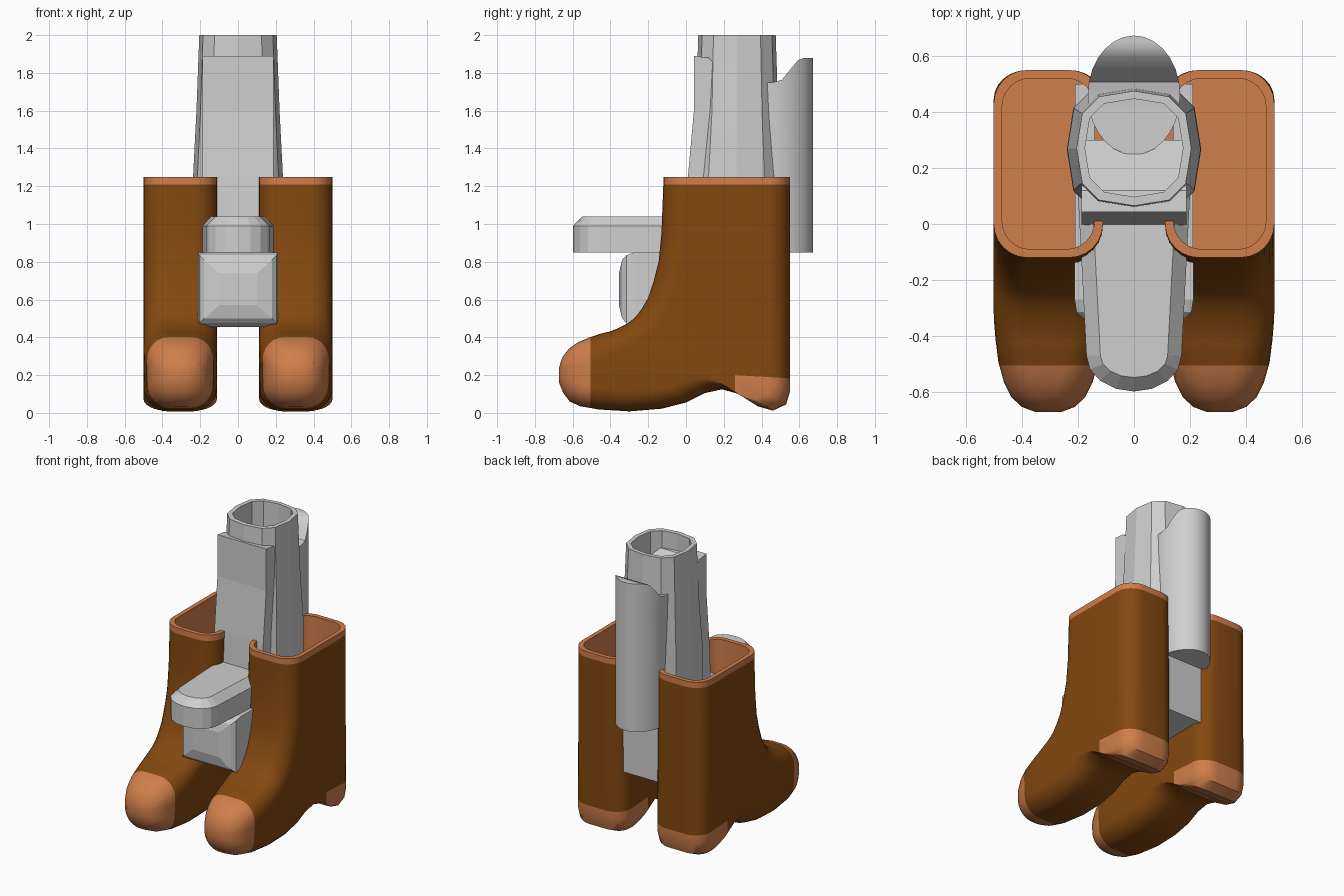
import bpy, bmesh, math
from mathutils import Vector

if "Cube" in bpy.data.objects:
    bpy.data.objects.remove(bpy.data.objects["Cube"], do_unlink=True)


def material(name, rgb):
    m = bpy.data.materials.new(name)
    m.use_nodes = True
    m.diffuse_color = (*rgb, 1)
    m.node_tree.nodes["Principled BSDF"].inputs["Base Color"].default_value = (*rgb, 1)
    return m


BROWN = material("brown leather", (0.23, 0.065, 0.005))
TAN = material("tan trim", (0.63, 0.21, 0.07))
GREY = material("light grey", (0.62, 0.62, 0.62))


def loft(rings, cap_start=True, cap_end=True):
    """Skin a list of equally long point rings."""
    bm = bmesh.new()
    loops = [[bm.verts.new(p) for p in ring] for ring in rings]
    n = len(loops[0])
    for a, b in zip(loops, loops[1:]):
        for i in range(n):
            j = (i + 1) % n
            bm.faces.new((a[i], a[j], b[j], b[i]))
    if cap_start:
        bm.faces.new(loops[0][::-1])
    if cap_end:
        bm.faces.new(loops[-1])
    bmesh.ops.recalc_face_normals(bm, faces=bm.faces)
    return bm


def finish(bm, name, mats, smooth=None):
    mesh = bpy.data.meshes.new(name)
    bm.to_mesh(mesh)
    bm.free()
    for m in mats:
        mesh.materials.append(m)
    ob = bpy.data.objects.new(name, mesh)
    bpy.context.collection.objects.link(ob)
    if smooth:
        bpy.ops.object.select_all(action="DESELECT")
        ob.select_set(True)
        bpy.context.view_layer.objects.active = ob
        bpy.ops.object.shade_smooth_by_angle(angle=math.radians(smooth))
    return ob


def rounded_section(cx, front, back, half_w, radius=0.12, steps=6):
    """Rounded rectangle across x, spanning two (y, z) points."""
    f, b = Vector((cx, *front)), Vector((cx, *back))
    mid, half = (f + b) / 2, (f - b).length / 2
    axis = (f - b).normalized()
    r = min(radius, half * 0.85, half_w * 0.85)
    pts = []
    for q, (sx, sy) in enumerate([(1, 1), (-1, 1), (-1, -1), (1, -1)]):
        for k in range(steps + 1):
            a = math.pi / 2 * (q + k / steps)
            u = sx * (half_w - r) + r * math.cos(a)
            v = sy * (half - r) + r * math.sin(a)
            pts.append(mid + Vector((u, 0, 0)) + axis * v)
    return pts


# Boots: front/instep point, back/sole point, half width
BOOT = [
    ((-.12, 1.25), (.55, 1.25), .195), ((-.12, 1.21), (.55, 1.21), .195),
    ((-.13, .95), (.55, .9), .195), ((-.145, .8), (.55, .6), .195),
    ((-.17, .7), (.55, .38), .195), ((-.2, .61), (.55, .22), .195),
    ((-.235, .55), (.55, .11), .195), ((-.265, .51), (.53, .045), .195),
    ((-.29, .488), (.46, .012), .195), ((-.315, .472), (.38, .035), .195),
    ((-.335, .46), (.28, .1), .195), ((-.355, .45), (.19, .125), .195),
    ((-.38, .44), (.1, .105), .195), ((-.405, .43), (0, .055), .195),
    ((-.43, .425), (-.13, .022), .193), ((-.46, .417), (-.3, .008), .188),
    ((-.51, .4), (-.46, .018), .178), ((-.57, .375), (-.56, .035), .158),
    ((-.62, .34), (-.615, .06), .132), ((-.655, .295), (-.65, .105), .095),
    ((-.672, .24), (-.672, .16), .045),
]


def boot(name, cx):
    rings = [rounded_section(cx, f, b, w) for f, b, w in BOOT]
    # Hollow shaft lining, from its floor up to the rim
    lining = [rounded_section(cx, (-.09, z), (.52, z), .165, .1) for z in (.25, 1.25)]
    bm = loft(lining + rings)
    for co, no in (((0, -.505, 0), (0, 1, 0)), ((0, .26, 0), (0, 1, 0)),
                   ((0, .26, .2), (0, .06, 1))):
        bmesh.ops.bisect_plane(bm, geom=bm.verts[:] + bm.edges[:] + bm.faces[:],
                               plane_co=co, plane_no=no)
    bm.normal_update()
    for face in bm.faces:
        c = face.calc_center_median()
        inside = (abs(c.x - cx) < .166 and -.092 < c.y < .522 and c.z > .24
                  and all(abs(v.co.x - cx) < .166 and -.091 < v.co.y < .521
                          for v in face.verts))
        toe = c.y < -.505
        heel = c.y > .26 and c.z < .2 - .06 * (c.y - .26)
        face.material_index = int(inside or toe or heel or c.z > 1.21)
    finish(bm, name, [BROWN, TAN], 40)


boot("left_boot", .306)
boot("right_boot", -.306)


def oval(rx, ry, cy, z, n=12, power=.72):
    """Squarish oval ring in the horizontal plane."""
    pts = []
    for i in range(n):
        a = 2 * math.pi * i / n
        c, s = math.cos(a), math.sin(a)
        pts.append((rx * math.copysign(abs(c) ** power, c),
                    cy + ry * math.copysign(abs(s) ** power, s), z))
    return pts


# Tapered open tube with a recessed floor
tube = [oval(.24, .245, .267, .86), oval(.238, .243, .267, 1.25),
        oval(.22, .218, .27, 1.6), oval(.205, .205, .27, 2),
        oval(.175, .175, .272, 2), oval(.175, .175, .272, 1.15)]
finish(loft(tube), "main_tube", [GREY], 15)


def side_prism(name, outline, half_w):
    """Extrude a (y, z) outline across x."""
    bm = loft([[(s * half_w, y, z) for y, z in outline] for s in (-1, 1)])
    return finish(bm, name, [GREY])


# Flat plate down the front of the tube
side_prism("front_panel", [(-.01, .9), (.01, 1.25), (.042, 1.6), (.042, 1.89),
                           (.12, 1.88), (.3, 1.7), (.3, .9)], .188)

# Rear half pipe with a scooped top edge
n = 28
base, top = [], []
for i in range(n):
    a = 2 * math.pi * i / n
    x, y = .165 * math.cos(a), .46 + .213 * math.sin(a)
    t = min(1, max(0, (y - .48) / .14))
    base.append((x, y, .85))
    top.append((x, y, 1.75 + .13 * t * t * (3 - 2 * t)))
bm = loft([base, top], cap_end=False)
ends = [e for e in bm.edges if e.is_boundary]
bmesh.ops.holes_fill(bm, edges=ends)
# Bridge the scoop straight across so it reads as a saddle cut
roof = max(bm.faces, key=lambda f: f.calc_center_median().z)
bm.verts.ensure_lookup_table()
bmesh.ops.delete(bm, geom=[roof], context="FACES_ONLY")
for i in range(n):
    k, m = (n // 2 - i) % n, (n // 2 - i - 1) % n
    j = (i + 1) % n
    if math.cos(2 * math.pi * (i + .5) / n) > 0:
        quad = []
        for q in (i, j, m, k):
            v = bm.verts[n + q]
            if v not in quad:
                quad.append(v)
        if len(quad) > 2:
            bm.faces.new(quad)
bmesh.ops.recalc_face_normals(bm, faces=bm.faces)
finish(bm, "rear_pipe", [GREY], 30)


def tongue(inset, z):
    """Horizontal tongue outline with a rounded front."""
    pts = [(.205 - inset, .2, z)]
    for i in range(9):
        a = math.pi * i / 8
        pts.append(((.17 - inset) * math.cos(a),
                    -.47 - (.128 - inset) * math.sin(a), z))
    return pts + [(-.205 + inset, .2, z)]


finish(loft([tongue(0, .85), tongue(0, .99), tongue(.05, 1.04)]),
       "front_tongue", [GREY])

# Lower block with a faceted, bulging front
block = [(.21, .46, .85, .5), (.212, .455, .85, -.27), (.205, .475, .835, -.315),
         (.18, .5, .81, -.338), (.1, .57, .74, -.355)]
finish(loft([[(-w, y, lo), (w, y, lo), (w, y, hi), (-w, y, hi)]
             for w, lo, hi, y in block]), "lower_block", [GREY])
